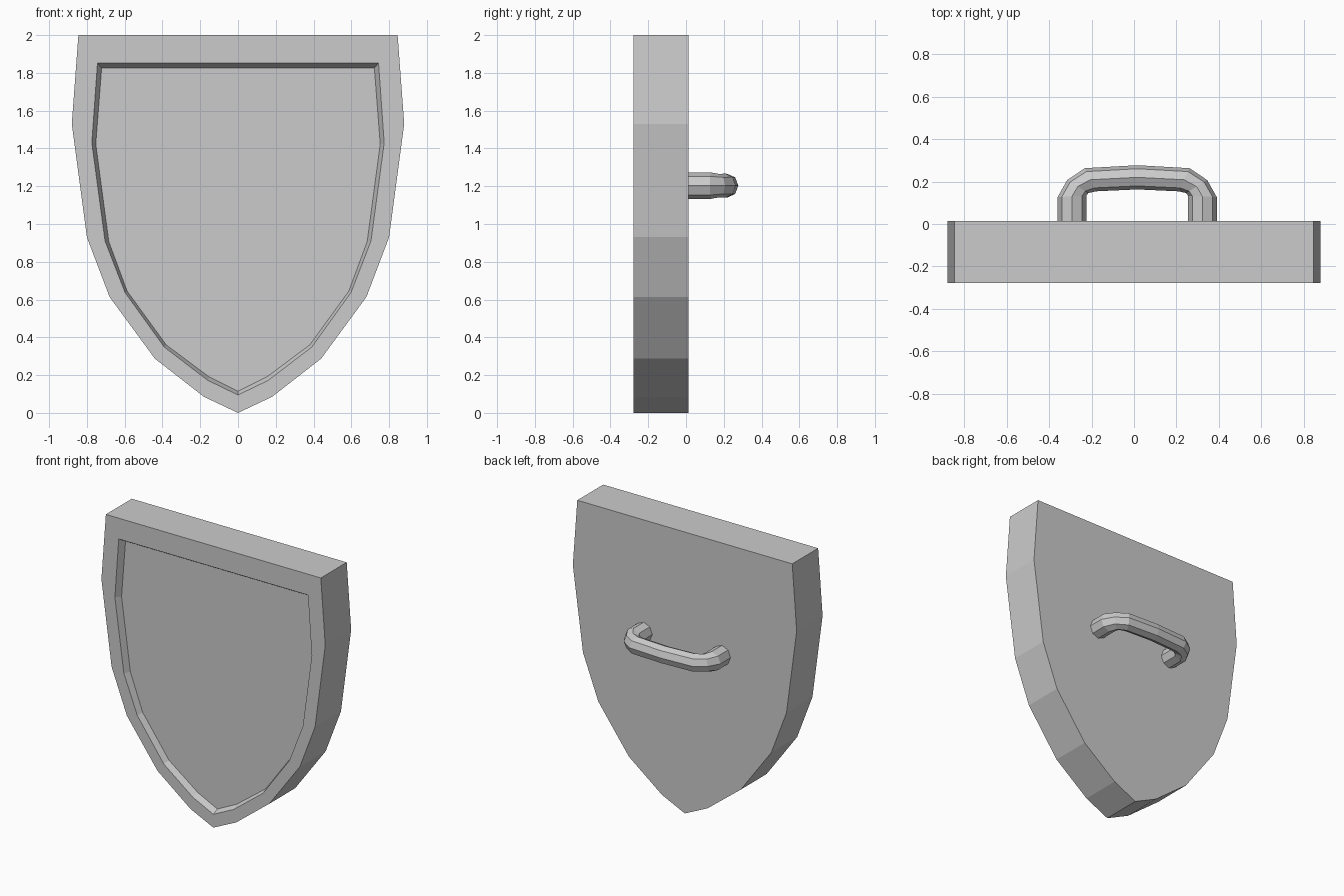
import bpy, bmesh, math
from mathutils import Vector

if "Cube" in bpy.data.objects:
    bpy.data.objects.remove(bpy.data.objects["Cube"])

FRONT, BACK, DEPTH = -0.277, 0.014, 0.045

# Right half outlines (x, z), top to bottom tip
OUTER = [(.845, 2), (.88, 1.53), (.80, .93), (.68, .614), (.44, .287), (.18, .085), (0, 0)]
RIM = [(.744, 1.852), (.774, 1.43), (.704, .91), (.598, .637), (.39, .348), (.16, .172), (0, .095)]
PANEL = [(.722, 1.825), (.753, 1.423), (.684, .907), (.587, .645), (.38, .36), (.152, .19), (0, .115)]


def finish(bm, name):
    bmesh.ops.recalc_face_normals(bm, faces=bm.faces[:])
    mesh = bpy.data.meshes.new(name)
    bm.to_mesh(mesh)
    bm.free()
    obj = bpy.data.objects.new(name, mesh)
    bpy.context.collection.objects.link(obj)
    return obj


def mirrored_loop(bm, half, y):
    pts = half + [(-x, z) for x, z in reversed(half[:-1])]
    return [bm.verts.new((x, y, z)) for x, z in pts]


def bridge(bm, a, b):
    n = len(a)
    for i in range(n):
        j = (i + 1) % n
        bm.faces.new((a[i], a[j], b[j], b[i]))


# Shield: back, side wall, raised rim, sloped recess wall, recessed panel
bm = bmesh.new()
loops = [mirrored_loop(bm, half, y) for half, y in
         ((OUTER, BACK), (OUTER, FRONT), (RIM, FRONT), (PANEL, FRONT + DEPTH))]
for a, b in zip(loops, loops[1:]):
    bridge(bm, a, b)
bm.faces.new(loops[0])
bm.faces.new(loops[-1])
finish(bm, "shield_body")

# Handle: eight-sided bent tube; outer point, inner point (x, y), half height
HALF = [((.375, BACK), (.24, BACK), .07),
        ((.375, .127), (.24, .133), .07),
        ((.33, .207), (.23, .146), .062),
        ((.247, .263), (.195, .154), .064),
        ((0, .277), (0, .163), .062)]
stations = HALF + [((-o[0], o[1]), (-i[0], i[1]), h) for o, i, h in reversed(HALF[:-1])]
bm = bmesh.new()
rings = []
for outer, inner, h in stations:
    o, i = Vector((*outer, 0)), Vector((*inner, 0))
    centre, across = (o + i) / 2 + Vector((.015, 0, 1.203)), (o - i) / 2
    rings.append([bm.verts.new(centre + across * math.cos(k * math.pi / 4)
                               + Vector((0, 0, h * math.sin(k * math.pi / 4))))
                  for k in range(8)])
for a, b in zip(rings, rings[1:]):
    bridge(bm, a, b)
bm.faces.new(rings[0])
bm.faces.new(rings[-1])
finish(bm, "grip_handle")
